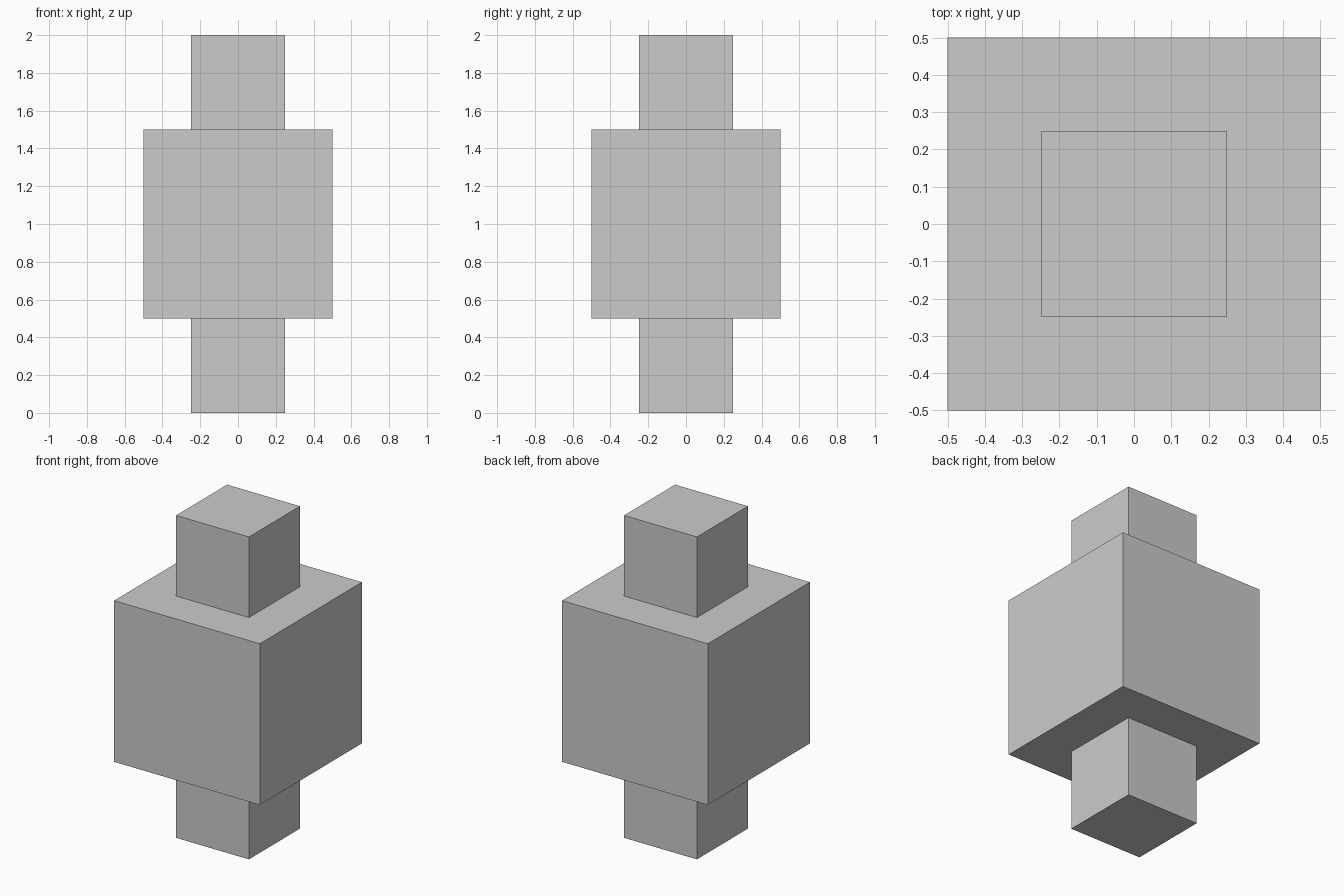
import bpy

if "Cube" in bpy.data.objects:
    bpy.data.objects.remove(bpy.data.objects["Cube"])


def add_cube(name, size, z_center):
    bpy.ops.mesh.primitive_cube_add(size=size, location=(0, 0, z_center))
    obj = bpy.context.object
    obj.name = name
    return obj


# Large central block with a half-size block below and above
add_cube("lower_block", 0.5, 0.25)
add_cube("middle_block", 1.0, 1.0)
add_cube("upper_block", 0.5, 1.75)
